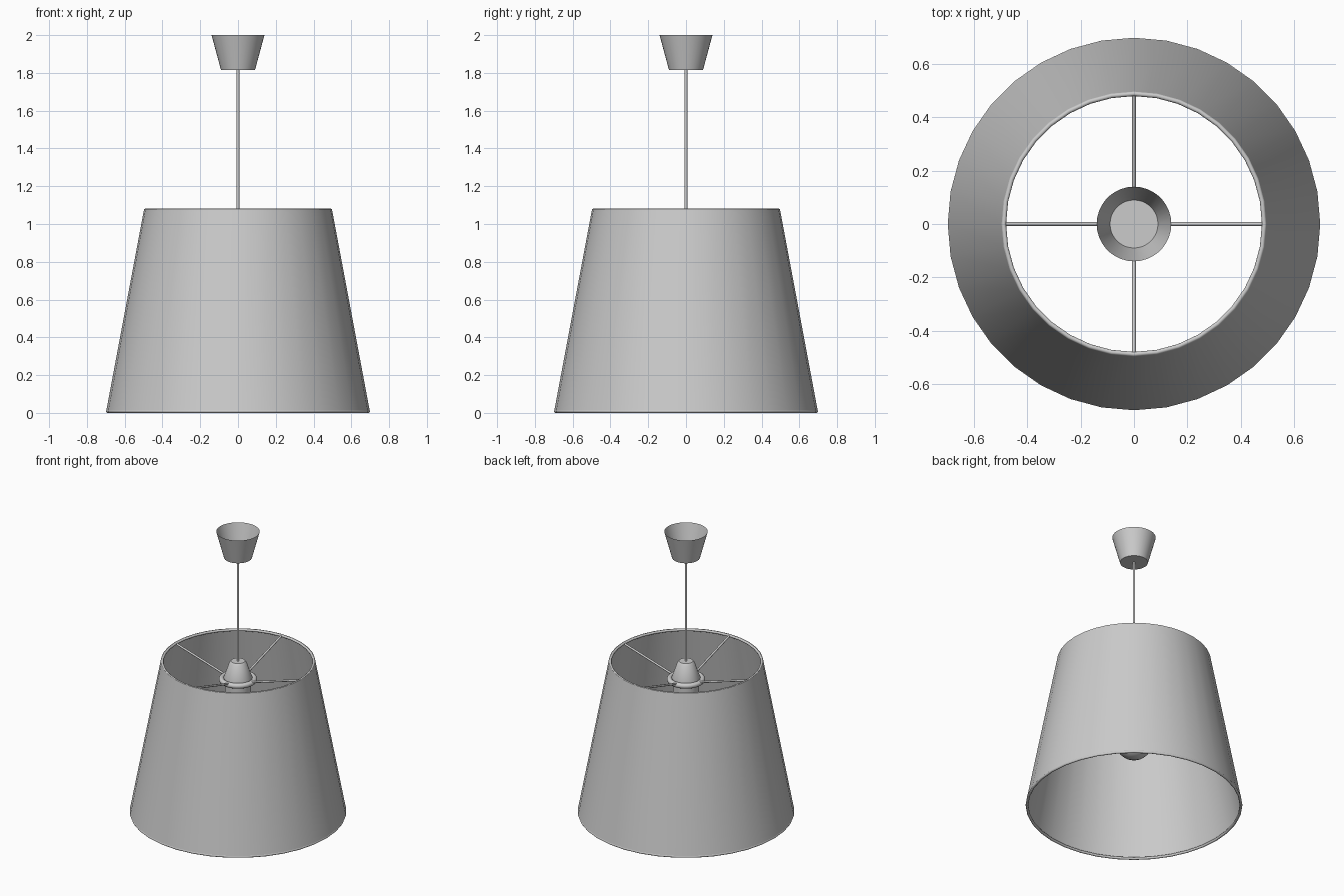
import bpy
import math
from mathutils import Vector

if "Cube" in bpy.data.objects:
    bpy.data.objects.remove(bpy.data.objects["Cube"])


def smooth(ob, angle=40):
    bpy.ops.object.select_all(action='DESELECT')
    ob.select_set(True)
    bpy.context.view_layer.objects.active = ob
    bpy.ops.object.shade_smooth_by_angle(angle=math.radians(angle))


def lathe(name, profile, sides=36):
    """Spin (radius, z) points round z; zero radius makes a pole."""
    verts, rings, faces = [], [], []
    for r, z in profile:
        n = 1 if r == 0 else sides
        rings.append([len(verts) + i for i in range(n)])
        verts += [(r * math.cos(math.tau * i / sides),
                   r * math.sin(math.tau * i / sides), z) for i in range(n)]
    for a, b in zip(rings, rings[1:]):
        for i in range(sides):
            q = [a[i % len(a)], a[(i + 1) % len(a)],
                 b[(i + 1) % len(b)], b[i % len(b)]]
            faces.append(list(dict.fromkeys(q)))
    me = bpy.data.meshes.new(name)
    me.from_pydata(verts, [], faces)
    ob = bpy.data.objects.new(name, me)
    bpy.context.collection.objects.link(ob)
    smooth(ob)
    return ob


def ring(name, radius, thick, z):
    bpy.ops.mesh.primitive_torus_add(
        major_segments=36, minor_segments=10, major_radius=radius,
        minor_radius=thick, location=(0, 0, z))
    bpy.context.object.name = name
    smooth(bpy.context.object, 60)


def rod(name, a, b, radius):
    a, b = Vector(a), Vector(b)
    bpy.ops.mesh.primitive_cylinder_add(
        vertices=12, radius=radius, depth=(b - a).length, location=(a + b) / 2)
    ob = bpy.context.object
    ob.name = name
    ob.rotation_euler = (b - a).to_track_quat('Z', 'Y').to_euler()
    smooth(ob)


# Ceiling cup, open at the top
lathe("ceiling_cup", [(0, 1.815), (0.09, 1.815), (0.14, 2.0)])

# Hanging cord
rod("cord", (0, 0, 1.06), (0, 0, 1.82), 0.008)

# Thin conical shade with wire rims
lathe("shade", [(0.698, 0.008), (0.497, 1.08)])
ring("shade_top_rim", 0.489, 0.009, 1.073)
ring("shade_bottom_rim", 0.690, 0.009, 0.009)

# Four spokes rising from the hub to the top rim
for i in range(4):
    c, s = math.cos(i * math.pi / 2), math.sin(i * math.pi / 2)
    rod(f"spoke_{i + 1}", (0.10 * c, 0.10 * s, 0.955),
        (0.487 * c, 0.487 * s, 1.072), 0.007)

# Hub collar, socket cap and socket body
ring("hub_collar", 0.106, 0.018, 0.95)
lathe("socket_cap", [(0, 1.08), (0.045, 1.08), (0.056, 1.068), (0.095, 0.955),
                     (0.095, 0.93), (0.085, 0.93), (0.085, 0.77), (0, 0.77)])

# Light bulb: neck flowing into a round globe
globe_r, globe_z = 0.12, 0.48
bulb = [(0.055, 0.77), (0.06, 0.70), (0.075, 0.64)]
for k in range(9):
    t = math.radians(50 - 140 * k / 8)
    bulb.append((0 if k == 8 else globe_r * math.cos(t),
                 globe_z + globe_r * math.sin(t)))
lathe("light_bulb", bulb)
